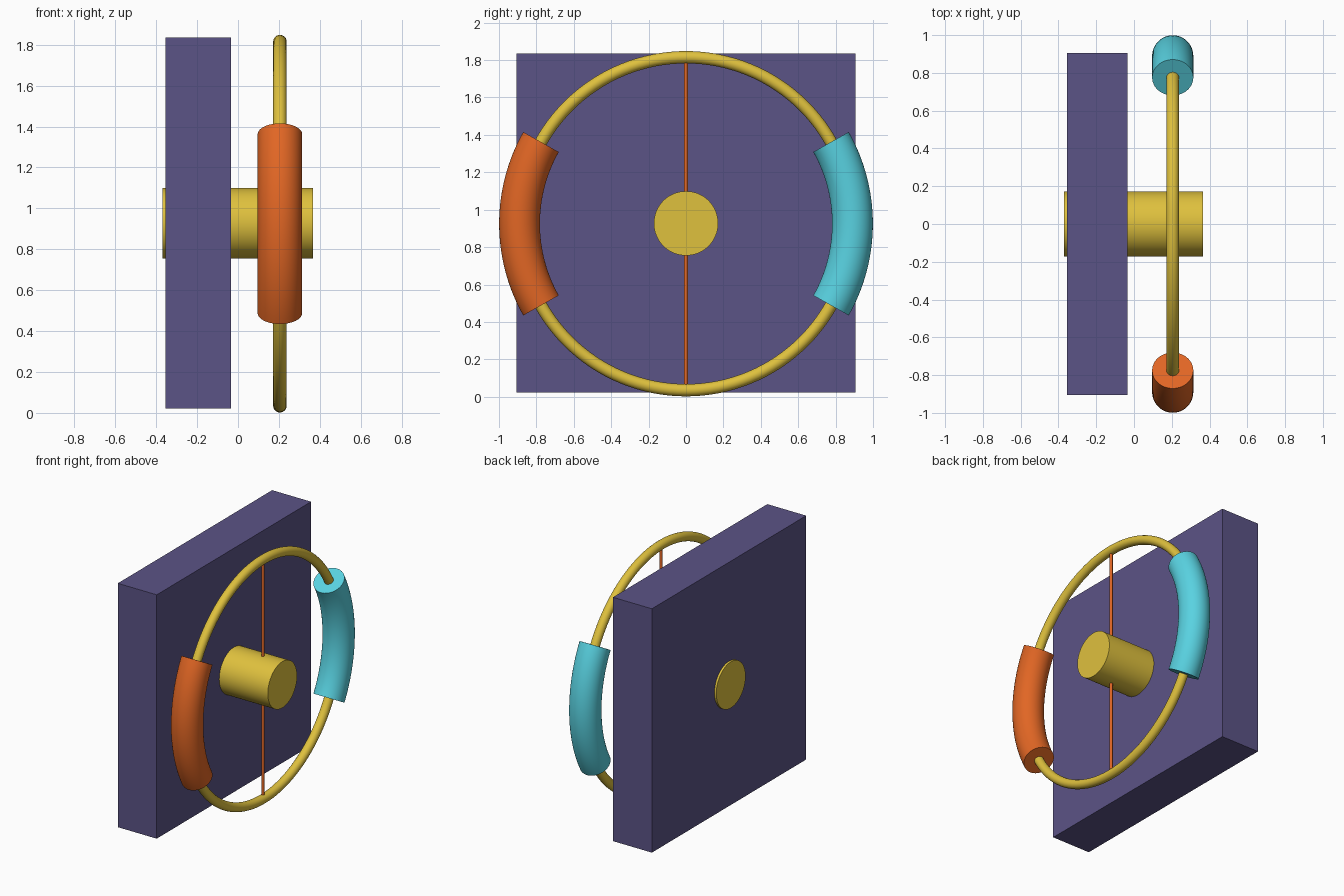
import bpy, bmesh
from math import pi, radians, cos, sin

if "Cube" in bpy.data.objects:
    bpy.data.objects.remove(bpy.data.objects["Cube"])

CZ = 0.925       # height of the wheel axis
WX = 0.205       # plane of the wheel
RIM = 0.89       # rim centreline radius


def material(name, srgb):
    m = bpy.data.materials.new(name)
    m.diffuse_color = [c ** 2.2 for c in srgb] + [1]
    m.use_nodes = True
    m.node_tree.nodes["Principled BSDF"].inputs["Base Color"].default_value = m.diffuse_color
    return m


PURPLE = material("purple", (0.36, 0.33, 0.52))
YELLOW = material("yellow", (0.87, 0.75, 0.25))
ORANGE = material("orange", (0.88, 0.40, 0.16))
CYAN = material("cyan", (0.35, 0.82, 0.88))


def finish(name, mat, smooth=True):
    ob = bpy.context.object
    ob.name = name
    ob.data.materials.append(mat)
    if smooth:
        bpy.ops.object.shade_smooth_by_angle(angle=radians(35))
    return ob


def cylinder(name, mat, radius, length, loc, rot=(0, 0, 0), sides=64):
    bpy.ops.mesh.primitive_cylinder_add(vertices=sides, radius=radius, depth=length,
                                        location=loc, rotation=rot)
    return finish(name, mat)


def grip(name, mat, mid, half=radians(29.4), tube=0.109, steps=32, sides=48):
    """Capped circular tube following the rim around angle mid."""
    bm = bmesh.new()
    rings = []
    for i in range(steps + 1):
        a = mid - half + 2 * half * i / steps
        ring = []
        for j in range(sides):
            t = 2 * pi * j / sides
            r = RIM + tube * cos(t)
            ring.append(bm.verts.new((tube * sin(t), r * cos(a), r * sin(a))))
        rings.append(ring)
    for p, q in zip(rings, rings[1:]):
        for j in range(sides):
            k = (j + 1) % sides
            bm.faces.new((p[j], p[k], q[k], q[j]))
    bm.faces.new(rings[0])
    bm.faces.new(rings[-1])
    bmesh.ops.recalc_face_normals(bm, faces=bm.faces)
    me = bpy.data.meshes.new(name)
    bm.to_mesh(me)
    bm.free()
    ob = bpy.data.objects.new(name, me)
    ob.location = (WX, 0, CZ)
    bpy.context.collection.objects.link(ob)
    bpy.ops.object.select_all(action='DESELECT')
    ob.select_set(True)
    bpy.context.view_layer.objects.active = ob
    return finish(name, mat)


# Square backing block
bpy.ops.mesh.primitive_cube_add(size=1, location=(-0.194, 0, 0.928))
bpy.context.object.scale = (0.32, 1.813, 1.813)
finish("back_block", PURPLE, smooth=False)

# Axle through the block
cylinder("hub", YELLOW, 0.172, 0.735, (-0.002, 0, CZ + 0.002), (0, pi / 2, 0))

# Wheel rim
bpy.ops.mesh.primitive_torus_add(major_radius=RIM, minor_radius=0.033, major_segments=128,
                                 minor_segments=24, location=(WX, 0, CZ),
                                 rotation=(0, pi / 2, 0))
finish("rim", YELLOW)

# Thin vertical spoke
cylinder("spoke", ORANGE, 0.011, 2 * RIM - 0.03, (WX, 0, CZ), sides=24)

# Two hand grips wrapped around the rim
grip("left_grip", ORANGE, pi)
grip("right_grip", CYAN, 0)
